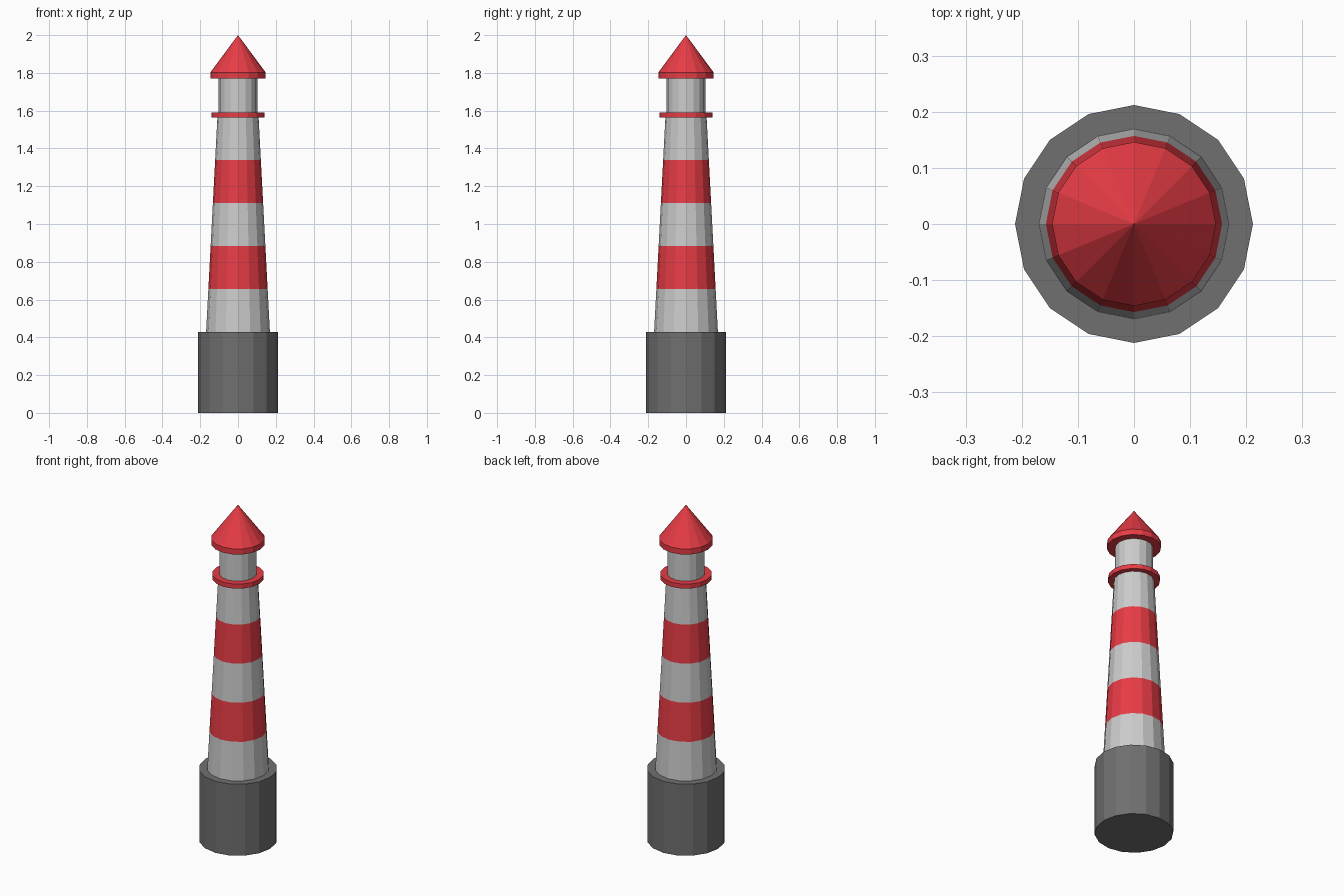
import bpy

if "Cube" in bpy.data.objects:
    bpy.data.objects.remove(bpy.data.objects["Cube"])

SIDES = 16


def material(name, rgb):
    m = bpy.data.materials.new(name)
    m.diffuse_color = (*rgb, 1)
    m.use_nodes = True
    m.node_tree.nodes["Principled BSDF"].inputs["Base Color"].default_value = m.diffuse_color
    return m


red = material("red", (0.8, 0.045, 0.06))
white = material("white", (0.6, 0.6, 0.6))
dark = material("dark_grey", (0.16, 0.16, 0.16))


def frustum(name, z0, z1, r0, r1, mat):
    bpy.ops.mesh.primitive_cone_add(vertices=SIDES, radius1=r0, radius2=r1,
                                    depth=z1 - z0, location=(0, 0, (z0 + z1) / 2))
    obj = bpy.context.object
    obj.name = name
    obj.data.materials.append(mat)
    return obj


# Base
BASE_TOP = 0.427
frustum("base", 0, BASE_TOP, 0.212, 0.212, dark)

# Tapered tower: five loops of alternating stripes in one mesh
BANDS, TOWER_TOP, R_LOW, R_HIGH = 5, 1.567, 0.169, 0.109
tower = frustum("tower", BASE_TOP, TOWER_TOP, R_LOW, R_HIGH, white)
tower.data.materials.append(red)
import bmesh
bm = bmesh.new()
bm.from_mesh(tower.data)
half = (TOWER_TOP - BASE_TOP) / 2
step = 2 * half / BANDS
for i in range(1, BANDS):
    bmesh.ops.bisect_plane(bm, geom=bm.verts[:] + bm.edges[:] + bm.faces[:],
                           plane_co=(0, 0, -half + i * step), plane_no=(0, 0, 1))
for f in bm.faces:
    if abs(f.normal.z) < 0.9:
        f.material_index = int((f.calc_center_median().z + half) / step) % 2
bm.to_mesh(tower.data)
bm.free()

# Gallery, lantern room and roof
frustum("gallery", 1.563, 1.59, 0.14, 0.14, red)
frustum("lantern_room", 1.59, 1.772, 0.102, 0.102, white)
frustum("roof_brim", 1.77, 1.803, 0.146, 0.146, red)
frustum("roof_cone", 1.803, 2.0, 0.146, 0, red)
